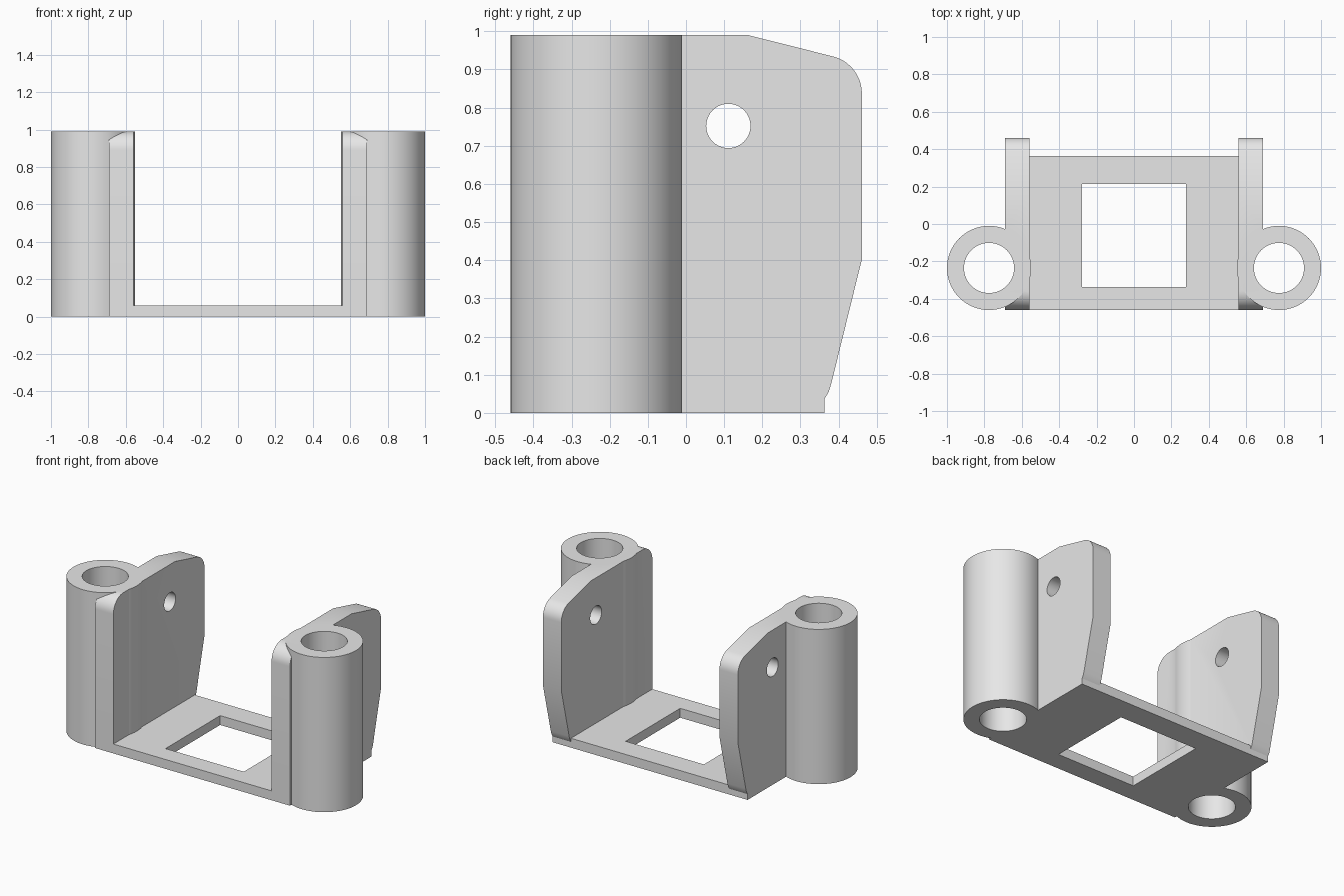
import bpy, bmesh, math

if "Cube" in bpy.data.objects:
    bpy.data.objects.remove(bpy.data.objects["Cube"])

H = 0.99                      # overall height
TUBE_X, TUBE_Y = 0.775, -0.235

grey = bpy.data.materials.new("grey plastic")
grey.diffuse_color = (0.8, 0.8, 0.8, 1)
grey.use_nodes = True
grey.node_tree.nodes["Principled BSDF"].inputs["Base Color"].default_value = grey.diffuse_color


def extrude(name, outline, to_a, to_b):
    """Solid between two copies of a closed 2D outline."""
    bm = bmesh.new()
    a = [bm.verts.new(to_a(p)) for p in outline]
    b = [bm.verts.new(to_b(p)) for p in outline]
    n = len(outline)
    bm.faces.new(a)
    bm.faces.new(b)
    for i in range(n):
        j = (i + 1) % n
        bm.faces.new((a[i], a[j], b[j], b[i]))
    bmesh.ops.recalc_face_normals(bm, faces=bm.faces)
    me = bpy.data.meshes.new(name)
    bm.to_mesh(me)
    bm.free()
    me.materials.append(grey)
    ob = bpy.data.objects.new(name, me)
    bpy.context.collection.objects.link(ob)
    return ob


def upright(name, outline, z0, z1):
    return extrude(name, outline, lambda p: (p[0], p[1], z0), lambda p: (p[0], p[1], z1))


def sideways(name, outline, x0, x1):
    return extrude(name, outline, lambda p: (x0, p[0], p[1]), lambda p: (x1, p[0], p[1]))


def arc(cx, cy, r, a0, a1, n):
    return [(cx + r * math.cos(math.radians(a0 + (a1 - a0) * i / n)),
             cy + r * math.sin(math.radians(a0 + (a1 - a0) * i / n))) for i in range(n + 1)]


def circle(cx, cy, r, n=64):
    return arc(cx, cy, r, 0, 360, n)[:-1]


def rect(x0, x1, y0, y1):
    return [(x0, y0), (x1, y0), (x1, y1), (x0, y1)]


def combine(target, other, operation):
    mod = target.modifiers.new(operation.lower(), 'BOOLEAN')
    mod.operation = operation
    mod.solver = 'EXACT'
    mod.object = other
    bpy.context.view_layer.objects.active = target
    bpy.ops.object.modifier_apply(modifier=mod.name)
    bpy.data.objects.remove(other)


# Base plate with its square window
bracket = upright("mounting_bracket", rect(-0.69, 0.69, -0.46, 0.363), 0, 0.06)
combine(bracket, upright("window_cutter", rect(-0.277, 0.277, -0.337, 0.215), -0.1, 0.2), 'DIFFERENCE')

# Side wall outline in (y, z): rounded top corners, sloped top and lower rear edge
wall = [(-0.46, 0), (0.363, 0), (0.363, 0.037), (0.374, 0.055), (0.381, 0.078), (0.461, 0.403)]
wall += arc(0.361, 0.837, 0.1, 0, 75, 10)
wall += [(0.163, H)]
wall += arc(-0.36, H - 0.1, 0.1, 90, 180, 12)

for side in (-1, 1):
    cx = side * TUBE_X
    # Wall, then tube, then the bores through both
    combine(bracket, sideways("side_wall", wall, side * 0.56, side * 0.69), 'UNION')
    combine(bracket, upright("tube", circle(cx, TUBE_Y, 0.225), 0, H), 'UNION')
    combine(bracket, upright("tube_bore", circle(cx, TUBE_Y, 0.134), -0.1, 1.1), 'DIFFERENCE')
    combine(bracket, sideways("pin_hole", circle(0.111, 0.752, 0.058, 40), side * 0.5, side * 0.8), 'DIFFERENCE')

bpy.ops.object.select_all(action='DESELECT')
bracket.select_set(True)
bpy.context.view_layer.objects.active = bracket
bpy.ops.object.shade_smooth_by_angle(angle=math.radians(20))
